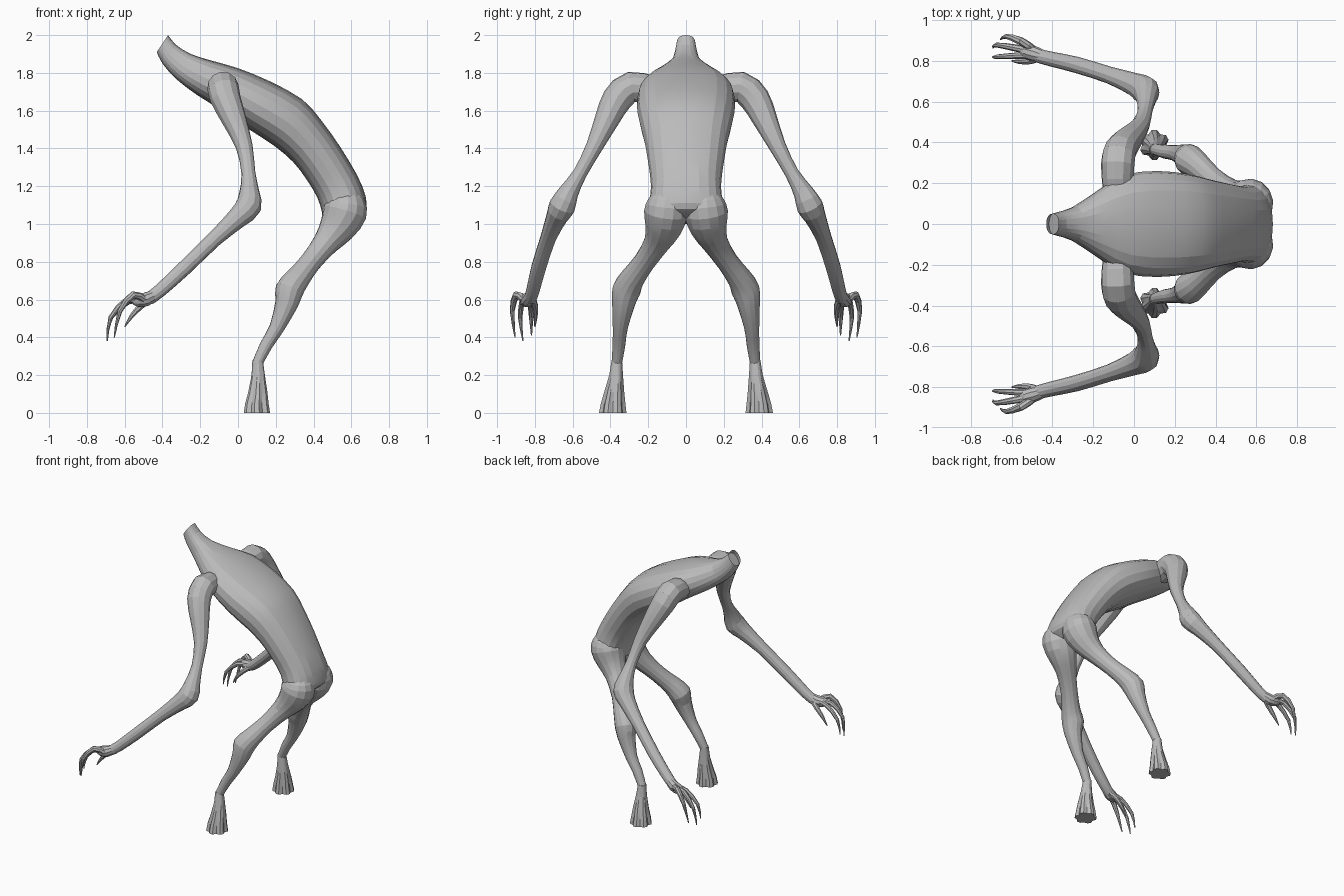
import bpy, bmesh, math
from mathutils import Vector

if "Cube" in bpy.data.objects:
    bpy.data.objects.remove(bpy.data.objects["Cube"])

skin = bpy.data.materials.new("pale grey skin")
skin.diffuse_color = (0.5, 0.5, 0.5, 1)
skin.use_nodes = True
skin.node_tree.nodes["Principled BSDF"].inputs["Base Color"].default_value = skin.diffuse_color


def spline(rows, n):
    """Catmull-Rom through rows of numbers, n steps per span."""
    out = []
    for i in range(len(rows) - 1):
        a, b, c, d = (rows[max(0, min(len(rows) - 1, i + k))] for k in (-1, 0, 1, 2))
        for s in range(n):
            t = s / n
            out.append([0.5 * (2 * q + (r - p) * t + (2 * p - 5 * q + 4 * r - u) * t * t
                               + (3 * q - p - 3 * r + u) * t ** 3)
                        for p, q, r, u in zip(a, b, c, d)])
    return out + [list(rows[-1])]


def loft(name, rings, cap_start=True, cap_end=True, mirror=False):
    bm = bmesh.new()
    vs = [[bm.verts.new(p) for p in r] for r in rings]
    n = len(vs[0])
    for a, b in zip(vs, vs[1:]):
        for i in range(n):
            j = (i + 1) % n
            bm.faces.new((a[i], a[j], b[j], b[i]))
    if cap_start:
        bm.faces.new(vs[0][::-1])
    if cap_end:
        bm.faces.new(vs[-1])
    bmesh.ops.recalc_face_normals(bm, faces=bm.faces)
    me = bpy.data.meshes.new(name)
    bm.to_mesh(me)
    bm.free()
    me.materials.append(skin)
    ob = bpy.data.objects.new(name, me)
    bpy.context.collection.objects.link(ob)
    bpy.context.view_layer.objects.active = ob
    for o in bpy.context.selected_objects:
        o.select_set(False)
    ob.select_set(True)
    bpy.ops.object.shade_smooth_by_angle(angle=math.radians(12))
    if mirror:
        m = ob.modifiers.new("other side", 'MIRROR')
        m.use_axis = (False, True, False)
        m.use_mirror_merge = False
    return ob


def tube(name, path, sides=12, steps=2):
    """Round limb along (x, y, z, radius) points, with its twin at -y."""
    pts = spline(path, steps)
    c = [Vector(p[:3]) for p in pts]
    u = None
    rings = []
    for i, p in enumerate(pts):
        t = (c[min(i + 1, len(c) - 1)] - c[max(i - 1, 0)]).normalized()
        u = Vector((1, 0.1, 0.2)) if u is None else u
        u = (u - t * u.dot(t)).normalized()
        v = t.cross(u)
        rings.append([c[i] + p[3] * (u * math.cos(a) + v * math.sin(a))
                      for a in (2 * math.pi * k / sides for k in range(sides))])
    return loft(name, rings, mirror=True)


# Torso and neck: back point (x, z), belly point (x, z), half width
body = [
    (-.37, 2.0, -.43, 1.91, .05), (-.33, 1.95, -.40, 1.85, .06),
    (-.25, 1.90, -.33, 1.77, .085), (-.14, 1.865, -.22, 1.685, .16),
    (.0, 1.825, -.10, 1.61, .24), (.17, 1.755, .06, 1.50, .26),
    (.34, 1.66, .19, 1.415, .245), (.44, 1.55, .29, 1.33, .22),
    (.54, 1.41, .36, 1.24, .20), (.63, 1.26, .42, 1.14, .185),
    (.675, 1.15, .445, 1.06, .195), (.675, 1.08, .45, 1.02, .185),
    (.62, 1.035, .47, 1.00, .12)]
rings = []
for bx, bz, fx, fz, w in spline(body, 2):
    mid = Vector(((bx + fx) / 2, 0, (bz + fz) / 2))
    half = Vector(((bx - fx) / 2, 0, (bz - fz) / 2))
    ring = []
    for k in range(20):
        a = 2 * math.pi * k / 20
        co, si = math.cos(a), math.sin(a)
        e = 0.85  # slightly squared section
        ring.append(mid + half * math.copysign(abs(co) ** e, co)
                    + Vector((0, w * math.copysign(abs(si) ** e, si), 0)))
    rings.append(ring)
loft("torso", rings, cap_start=False)
# Recessed end inside the open neck
loft("neck_hollow", [rings[0], [p * 0.85 + rings[2][i] * 0.15 for i, p in enumerate(rings[1])]][1:] +
     [rings[2]])

# Legs with rounded haunches and knobbly knees
tube("leg", [
    (.575, .095, 1.19, .05), (.572, .098, 1.13, .10), (.565, .105, 1.06, .118),
    (.525, .12, .98, .098), (.465, .155, .90, .07), (.385, .22, .80, .058),
    (.315, .285, .71, .066), (.272, .315, .65, .076), (.258, .33, .58, .062),
    (.205, .348, .45, .04), (.15, .355, .36, .034), (.104, .366, .265, .028)], sides=14)

# Flared feet with lobed toes
foot = []
for x, y, z, r, lobe in [(.104, .366, .28, .028, 0), (.107, .37, .20, .037, .03),
                         (.105, .38, .11, .054, .08), (.10, .386, .05, .066, .12),
                         (.10, .388, 0, .074, .12)]:
    foot.append([Vector((x + q * math.cos(a), y + q * math.sin(a), z))
                 for k in range(18) for a in [2 * math.pi * k / 18]
                 for q in [r * (1 - (lobe * 1.6 if k % 3 == 0 else 0))]])
loft("foot", foot, mirror=True)

# Arms
tube("arm", [
    (-.08, .18, 1.71, .075), (-.08, .29, 1.725, .083), (-.065, .365, 1.66, .08),
    (-.02, .42, 1.55, .065), (.033, .485, 1.41, .045), (.055, .56, 1.27, .037),
    (.06, .62, 1.17, .053), (.055, .655, 1.095, .07), (.0, .685, 1.035, .057),
    (-.12, .73, .925, .042), (-.28, .78, .77, .04), (-.41, .81, .65, .036),
    (-.47, .825, .605, .034)])

# Hands: flat palm plus hooked fingers
tube("palm", [(-.44, .82, .625, .03), (-.49, .835, .60, .038), (-.535, .848, .595, .034),
              (-.56, .855, .59, .015)], sides=10)
fingers = {
    "outer_finger": [(-.50, .86, .60, .02), (-.555, .897, .625, .02), (-.625, .92, .54, .013),
                     (-.655, .905, .40, .003)],
    "middle_finger": [(-.51, .85, .60, .02), (-.59, .865, .595, .017), (-.675, .878, .505, .012),
                      (-.692, .863, .38, .003)],
    "inner_finger": [(-.50, .83, .60, .02), (-.58, .825, .59, .016), (-.67, .82, .51, .012),
                     (-.694, .818, .41, .003)],
    "thumb": [(-.47, .815, .60, .02), (-.515, .80, .565, .018), (-.565, .797, .51, .012),
              (-.60, .80, .455, .003)]}
for name, path in fingers.items():
    tube(name, path, sides=8)
